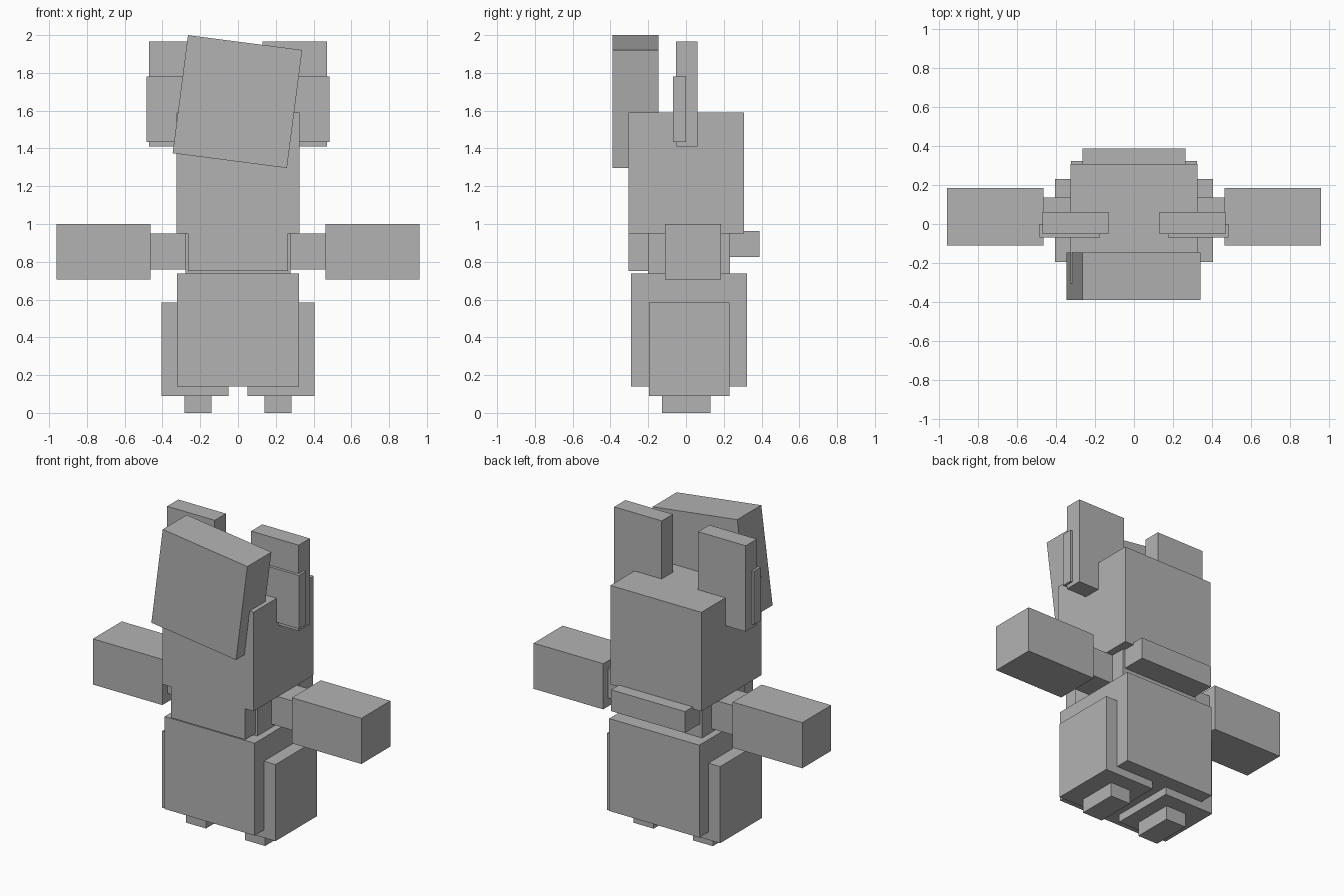
import bpy
import bmesh
from math import radians
from mathutils import Vector

default = bpy.data.objects.get("Cube")
if default:
    bpy.data.objects.remove(default, do_unlink=True)

# One plain material for the whole figure
grey = bpy.data.materials.new("plain_grey")
grey.use_nodes = True
colour = (0.45, 0.45, 0.45, 1)
grey.diffuse_color = colour
grey.node_tree.nodes["Principled BSDF"].inputs["Base Color"].default_value = colour


def block(name, x, y, z, tilt=0):
    """Box between the given (low, high) limits, tilted in degrees about y."""
    limits = (x, y, z)
    bm = bmesh.new()
    bmesh.ops.create_cube(bm, size=1)
    bmesh.ops.scale(bm, verts=bm.verts, vec=[b - a for a, b in limits])
    mesh = bpy.data.meshes.new(name)
    bm.to_mesh(mesh)
    bm.free()
    mesh.materials.append(grey)
    obj = bpy.data.objects.new(name, mesh)
    obj.location = Vector([(a + b) / 2 for a, b in limits])
    obj.rotation_euler.y = radians(tilt)
    bpy.context.collection.objects.link(obj)
    return obj


def pair(name, x, y, z):
    """The same block on the left (+x) and the right (-x)."""
    block("left_" + name, x, y, z)
    block("right_" + name, (-x[1], -x[0]), y, z)


# Head and the tilted block on its face
block("head", (-0.325, 0.325), (-0.305, 0.308), (0.95, 1.59))
block("face_block", (-0.308, 0.302), (-0.39, -0.145), (1.333, 1.963), tilt=7.4)

# Ears with front plates
pair("ear", (0.13, 0.47), (-0.052, 0.062), (1.41, 1.965))
pair("ear_plate", (0.175, 0.485), (-0.07, 0.0), (1.435, 1.78))

# Torso, chest and back bar
block("torso", (-0.278, 0.278), (-0.2, 0.233), (0.735, 0.955))
block("chest", (-0.264, 0.264), (-0.305, -0.2), (0.75, 0.955))
block("back_bar", (-0.264, 0.264), (0.233, 0.388), (0.825, 0.963))

# Arms and hands
pair("arm", (0.27, 0.463), (-0.057, 0.135), (0.76, 0.95))
pair("hand", (0.463, 0.96), (-0.111, 0.184), (0.705, 1.0))

# Belly, legs and feet
block("belly", (-0.322, 0.322), (-0.29, 0.324), (0.14, 0.737))
pair("leg", (0.05, 0.405), (-0.195, 0.23), (0.09, 0.585))
pair("foot", (0.14, 0.283), (-0.127, 0.13), (0.0, 0.09))
